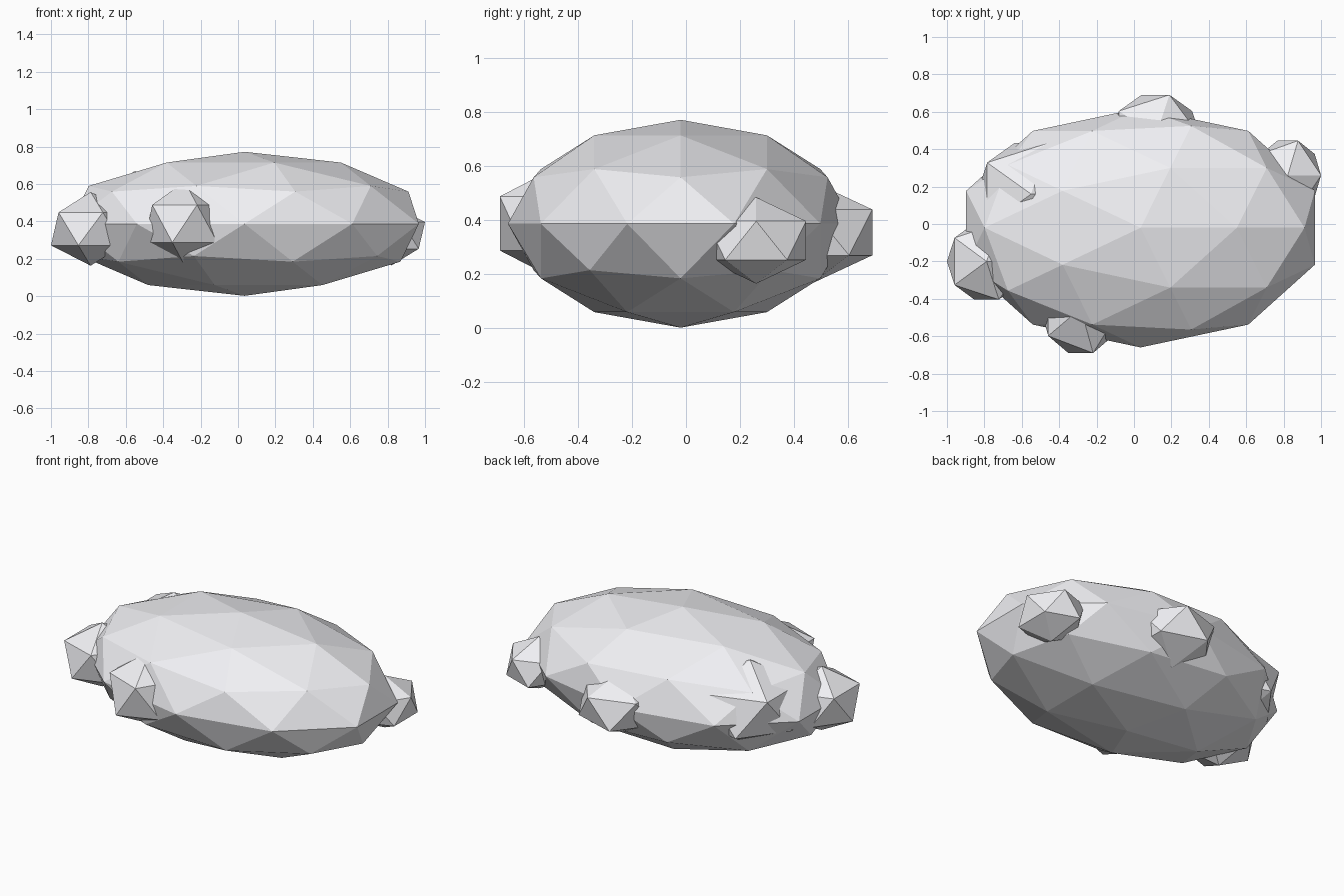
import bpy

if "Cube" in bpy.data.objects:
    bpy.data.objects.remove(bpy.data.objects["Cube"])

# Pale stone colour
stone = bpy.data.materials.new("pale_stone")
stone.diffuse_color = (0.88, 0.88, 0.91, 1)
stone.use_nodes = True
stone.node_tree.nodes["Principled BSDF"].inputs["Base Color"].default_value = stone.diffuse_color


def faceted_stone(name, subdivisions, centre, radii):
    """Flat-shaded icosphere stretched to the given radii."""
    bpy.ops.mesh.primitive_ico_sphere_add(subdivisions=subdivisions, radius=1, location=centre)
    obj = bpy.context.object
    obj.name = name
    obj.scale = radii
    bpy.ops.object.transform_apply(location=False, rotation=False, scale=True)
    obj.data.materials.append(stone)
    return obj


# Main flattened boulder
faceted_stone("boulder_body", 2, (0.035, -0.02, 0.387), (0.98, 0.64, 0.385))

# Small lumps embedded around the rim
lumps = {
    "lump_left": ((-0.788, -0.20, 0.36), (0.237, 0.24, 0.197)),
    "lump_front": ((-0.285, -0.45, 0.388), (0.24, 0.282, 0.224)),
    "lump_right": ((0.822, 0.26, 0.325), (0.199, 0.218, 0.16)),
    "lump_back": ((0.115, 0.465, 0.355), (0.27, 0.265, 0.19)),
    "lump_back_left": ((-0.55, 0.16, 0.42), (0.325, 0.32, 0.25)),
}
for name, (centre, radii) in lumps.items():
    faceted_stone(name, 1, centre, radii)
